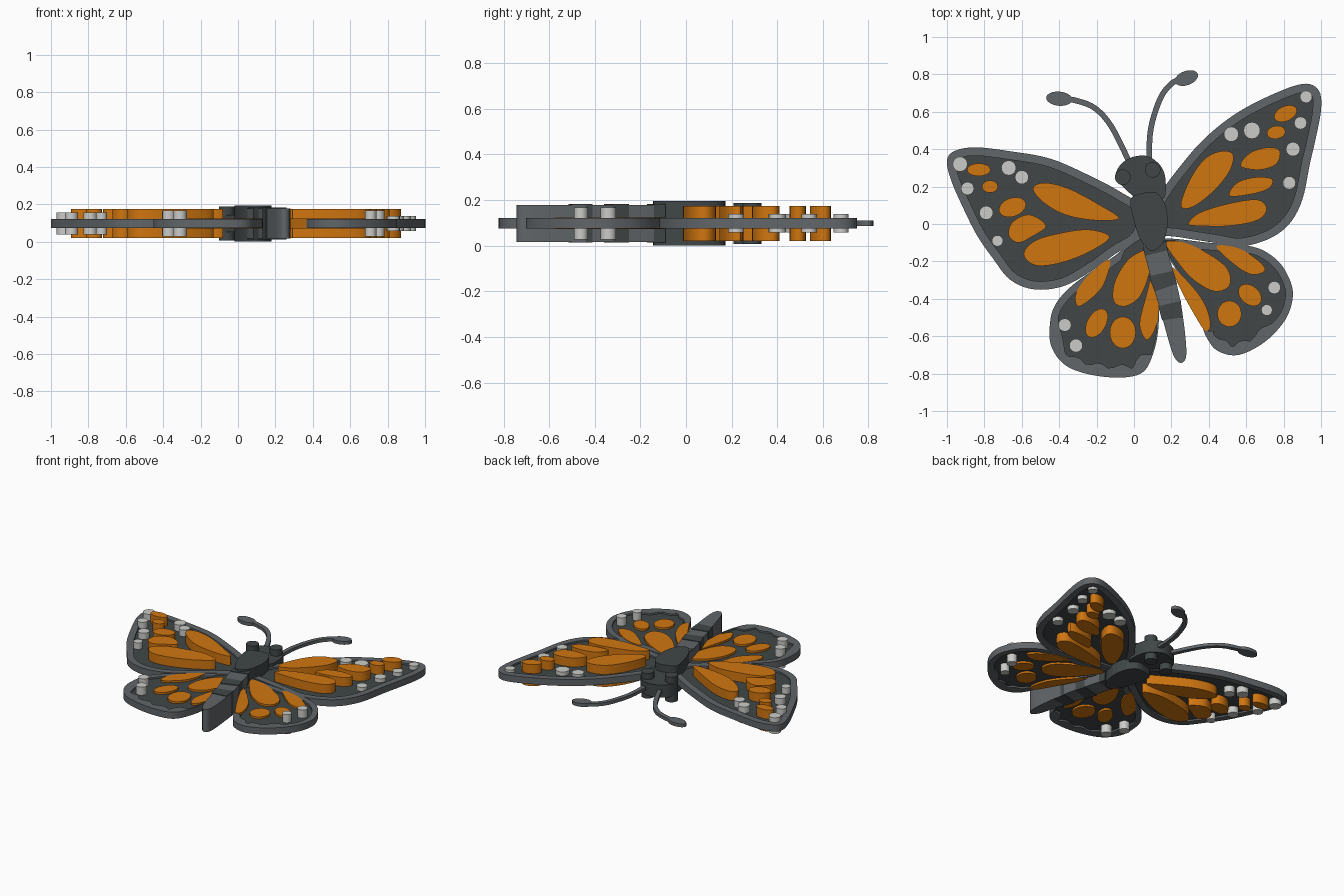
import bpy, bmesh, math
from mathutils import Vector

cube = bpy.data.objects.get("Cube")
if cube:
    bpy.data.objects.remove(cube, do_unlink=True)

MID = 0.098  # height of the middle plane; every part is symmetric about it


def material(name, rgb):
    mat = bpy.data.materials.new(name)
    mat.use_nodes = True
    mat.diffuse_color = (*rgb, 1)
    mat.node_tree.nodes["Principled BSDF"].inputs["Base Color"].default_value = (*rgb, 1)
    return mat


ORANGE = material("orange", (0.63, 0.18, 0.005))
GREY = material("grey", (0.12, 0.132, 0.14))
DARK = material("charcoal", (0.052, 0.062, 0.063))
WHITE = material("off_white", (0.6, 0.6, 0.58))


def smooth_path(points, closed=True, steps=5):
    """Catmull-Rom curve through points given in hundredths."""
    pts = [Vector(p) / 100 for p in points]
    n = len(pts)
    pick = (lambda i: pts[i % n]) if closed else (lambda i: pts[min(max(i, 0), n - 1)])
    out = []
    for i in range(n if closed else n - 1):
        a, b, c, d = (pick(i + k) for k in (-1, 0, 1, 2))
        for s in range(steps):
            t = s / steps
            out.append(b + (c - a) * t / 2 + (a - 2.5 * b + 2 * c - d / 2) * t * t
                       + (1.5 * (b - c) + (d - a) / 2) * t ** 3)
    return out if closed else out + [pts[-1]]


def ellipse(x, y, rx, ry, angle=0, sides=20):
    c, s = math.cos(math.radians(angle)), math.sin(math.radians(angle))
    ring = [2 * math.pi * i / sides for i in range(sides)]
    return [Vector((x + rx * math.cos(a) * c - ry * math.sin(a) * s,
                    y + rx * math.cos(a) * s + ry * math.sin(a) * c)) / 100 for a in ring]


def prism(name, loops, half, mat):
    """Flat shape bounded by loops (later loops are holes), thickened about MID."""
    bm = bmesh.new()
    edges = []
    for loop in loops:
        vs = [bm.verts.new((p.x, p.y, MID - half)) for p in loop]
        edges += [bm.edges.new((v, vs[i - 1])) for i, v in enumerate(vs)]
    bmesh.ops.triangle_fill(bm, edges=edges, use_beauty=True, normal=(0, 0, 1))
    top = bmesh.ops.extrude_face_region(bm, geom=bm.faces[:], use_keep_orig=True)["geom"]
    bmesh.ops.translate(bm, vec=(0, 0, 2 * half),
                        verts=[g for g in top if isinstance(g, bmesh.types.BMVert)])
    bmesh.ops.recalc_face_normals(bm, faces=bm.faces[:])
    mesh = bpy.data.meshes.new(name)
    bm.to_mesh(mesh)
    bm.free()
    mesh.materials.append(mat)
    obj = bpy.data.objects.new(name, mesh)
    bpy.context.collection.objects.link(obj)
    bpy.ops.object.select_all(action="DESELECT")
    obj.select_set(True)
    bpy.context.view_layer.objects.active = obj
    bpy.ops.object.shade_smooth_by_angle(angle=math.radians(35))
    return obj


def rim_width(p, hind):
    if hind and abs(p.x - 0.06 + 0.27 * p.y) < 0.16:
        return 0.01                                   # bare edge beside the abdomen
    if hind:
        low = min(max((-0.5 - p.y) / 0.1, 0), 1)      # scalloped trailing edge
        return 0.04 + low * 0.03 * abs(math.sin(24 * p.x))
    return 0.045


def inner_loop(outer, hind):
    area = sum(outer[i - 1].cross(p) for i, p in enumerate(outer))
    side = 1 if area > 0 else -1
    out = []
    for i, p in enumerate(outer):
        t = (outer[(i + 1) % len(outer)] - outer[i - 1]).normalized()
        w = rim_width(p, hind)
        q = p + side * w * Vector((-t.y, t.x))
        if min((q - o).length for o in outer) > 0.009 if w < 0.02 else \
                min((q - o).length for o in outer) > w * 0.85:
            out.append(q)
    return out


def wing(name, outline, cells, ovals, dots, cell_half, dot_half):
    hind = "hind" in name
    outer = smooth_path(outline)
    inner = inner_loop(outer, hind)
    prism(name + "_rim", [outer, inner], 0.0235, GREY)
    prism(name + "_membrane", [inner], 0.012, DARK)
    shapes = [smooth_path(c) for c in cells] + [ellipse(*o) for o in ovals]
    for i, shape in enumerate(shapes):
        prism(f"{name}_orange_cell_{i}", [shape], cell_half, ORANGE)
    for i, (x, y, r) in enumerate(dots):
        prism(f"{name}_white_spot_{i}", [ellipse(x, y, r, r, 0, 16)], dot_half, WHITE)


# Forewings: tall orange cells and white spots on both faces
wing("left_forewing",
     [(9, 4), (14, 16), (24, 30), (38, 46), (56, 60), (78, 71), (92, 75), (99, 71), (100, 61),
      (97, 45), (94, 32), (90, 13), (83, 0), (72, -8), (57, -12), (43, -10), (24, -7), (13, -5)],
     [[(25, 10), (30, 24), (38, 35), (47, 39), (53, 37), (51, 28), (42, 17), (31, 9)],
      [(29, 0), (35, 6), (51, 11), (66, 13), (71, 8), (66, 2), (51, -1), (35, -1)],
      [(51, 15), (55, 22), (65, 25), (74, 24), (72, 19), (63, 16)],
      [(57, 31), (62, 38), (72, 41), (78, 39), (76, 32), (67, 29)]],
     [(76, 49, 5, 3.5, 10), (81, 59, 6.5, 4, 25)],
     [(92, 68, 3.3), (89, 54, 3.4), (85, 40, 3.8), (83, 22, 3.5), (63, 50, 4.5), (52, 48, 4)],
     0.077, 0.04)
wing("right_forewing",
     [(5, 8), (-7, 17), (-24, 26), (-45, 35), (-67, 39), (-85, 41), (-96, 39), (-100, 34), (-98, 24),
      (-92, 10), (-84, -6), (-75, -19), (-66, -30), (-53, -35), (-37, -33), (-21, -24), (-10, -16),
      (3, -7)],
     [[(-8, 3), (-18, 10), (-35, 19), (-48, 22), (-54, 19), (-49, 12), (-37, 5), (-21, 2)],
      [(-13, -7), (-24, -3), (-40, -5), (-53, -9), (-59, -16), (-53, -22), (-40, -21), (-24, -15)],
      [(-47, -1), (-56, 5), (-65, 1), (-67, -6), (-62, -10), (-55, -7)]],
     [(-65, 9, 7.5, 5, 20), (-77, 20, 4.3, 3.3), (-83, 29, 6.3, 3.4)],
     [(-93, 32, 4), (-89, 19, 3.5), (-79, 6, 3.7), (-73, -9, 3), (-67, 30, 4), (-60, 25, 3.7)],
     0.077, 0.058)

# Hindwings: thin cells inside a scalloped rim, with taller white spots
wing("left_hindwing",
     [(15, -8), (40, -10), (63, -12), (75, -18), (82, -27), (85, -38), (81, -51), (70, -63),
      (56, -70), (45, -68), (39, -61), (35, -51), (27, -32), (18, -17)],
     [[(17, -10), (27, -10), (40, -16), (50, -24), (51, -33), (43, -36), (32, -30), (23, -20)],
      [(20, -23), (30, -32), (38, -43), (41, -54), (38, -57), (32, -48), (25, -35)],
      [(44, -12), (56, -13), (67, -20), (70, -25), (63, -27), (54, -22)]],
     [(62, -38, 7, 5, -40), (51, -48, 6.5, 7)],
     [(75, -34, 3.4), (71, -46, 3)], 0.026, 0.07)
wing("right_hindwing",
     [(4, -7), (-13, -19), (-32, -32), (-42, -43), (-45, -54), (-44, -66), (-36, -76), (-21, -81),
      (-5, -82), (5, -79), (10, -70), (13, -56), (13, -35), (10, -14)],
     [[(9, -14), (8, -27), (3, -39), (-5, -44), (-11, -41), (-10, -30), (-2, -18)],
      [(11, -24), (13, -40), (12, -54), (7, -62), (3, -54), (6, -40)],
      [(-13, -19), (-16, -32), (-23, -40), (-30, -44), (-31, -37), (-24, -27)]],
     [(-20, -53, 8.5, 5, 60), (-6, -58, 7, 8.5)],
     [(-37, -54, 3.5), (-31, -65, 3.6)], 0.026, 0.07)

# Body
prism("head", [smooth_path([(-7, 32), (0, 36), (8, 36), (15, 30), (17, 21), (15, 13), (3, 13),
                            (-6, 20), (-10, 25)])], 0.045, DARK)
prism("thorax", [smooth_path([(-2, 12), (3, 16), (11, 17), (16, 12), (18, 2), (16, -9), (11, -14),
                              (7, -13), (2, -5)])], 0.097, DARK)
prism("abdomen", [smooth_path([(5, -9), (15, -8), (20, -22), (25, -42), (28, -67), (26, -74),
                               (21, -70), (14, -46), (8, -25)])], 0.081, GREY)
for i, band in enumerate(([(5, -12), (17, -9), (18, -14), (6, -17)],
                          [(8, -28), (21, -25), (23, -32), (11, -36)],
                          [(13, -44), (25, -41), (26, -50), (15, -51.5)])):
    prism(f"abdomen_band_{i}", [smooth_path(band, steps=1)], 0.085, DARK)
for side, x, y in (("left", 10, 29), ("right", -6, 25)):
    prism(side + "_eye", [ellipse(x, y, 4.2, 4.2)], 0.09, DARK)

# Antennae: thin ribbons ending in oval clubs
for side, path, club in (
        ("left", [(8, 34), (9, 51), (14, 67), (20, 75), (26, 78)], (28, 78, 6.5, 3.8, 20)),
        ("right", [(-2, 32), (-12, 52), (-21, 62), (-31, 66), (-38, 67)], (-40, 67, 7, 3.8, -5))):
    line = smooth_path(path, closed=False)
    lefts, rights = [], []
    for i, p in enumerate(line):
        t = (line[min(i + 1, len(line) - 1)] - line[max(i - 1, 0)]).normalized()
        off = Vector((-t.y, t.x)) * 0.015
        lefts.append(p + off)
        rights.append(p - off)
    prism(side + "_antenna", [lefts + rights[::-1]], 0.011, GREY)
    prism(side + "_antenna_club", [ellipse(*club)], 0.012, GREY)
